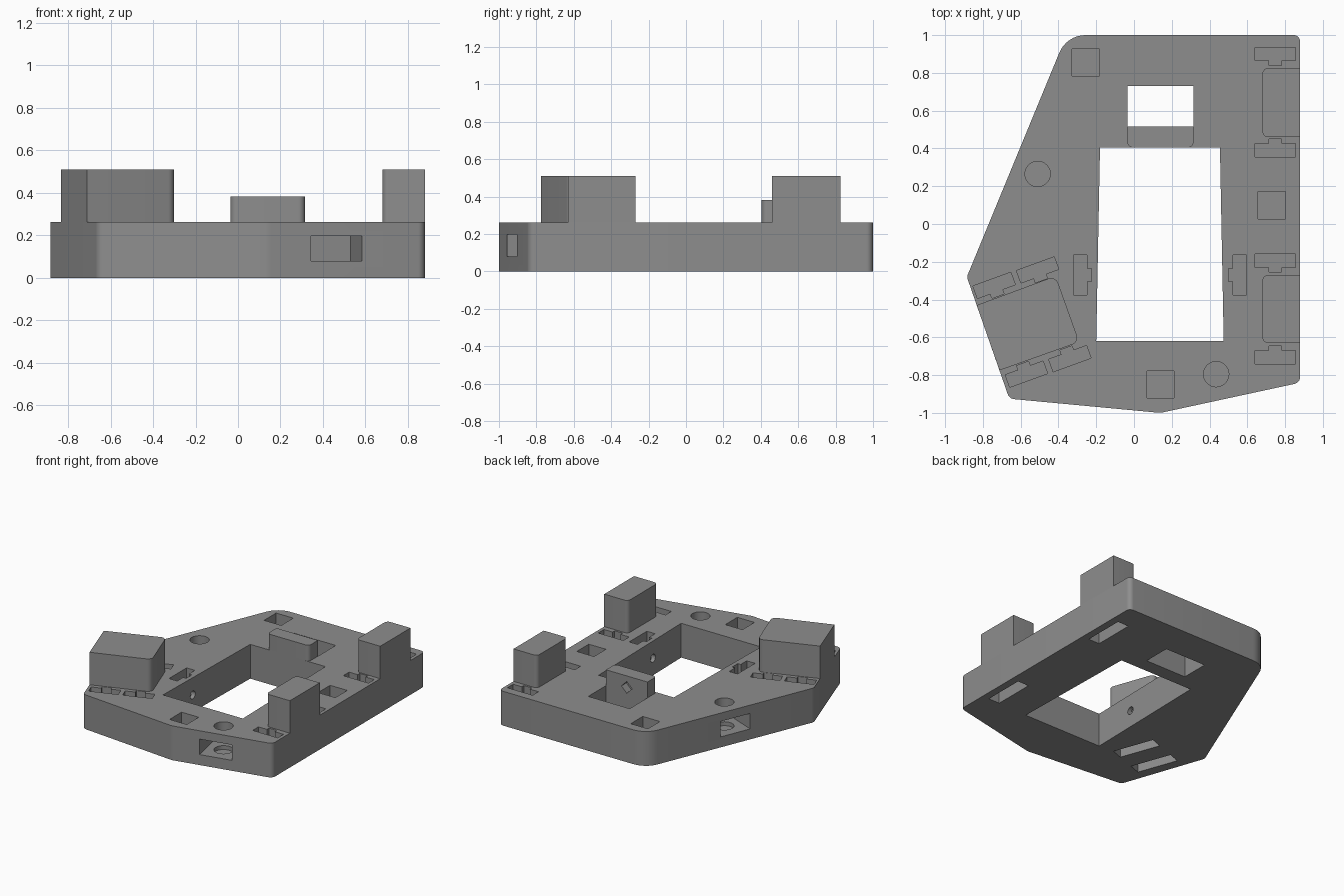
import bpy, bmesh, math
from mathutils import Vector, Matrix

if "Cube" in bpy.data.objects:
    bpy.data.objects.remove(bpy.data.objects["Cube"])

gray = bpy.data.materials.new("plain gray")
gray.diffuse_color = (0.27, 0.27, 0.27, 1)
gray.use_nodes = True
gray.node_tree.nodes["Principled BSDF"].inputs["Base Color"].default_value = gray.diffuse_color


def rounded(corners, steps=8):
    """Counter-clockwise outline from (x, y, radius) corners."""
    out, n = [], len(corners)
    for i, (x, y, r) in enumerate(corners):
        p = Vector((x, y))
        if r == 0:
            out.append(p)
            continue
        a = (Vector(corners[i - 1][:2]) - p).normalized()
        b = (Vector(corners[(i + 1) % n][:2]) - p).normalized()
        half = a.angle(b) / 2
        c = p + (a + b).normalized() * (r / math.sin(half))
        s = p + a * (r / math.tan(half)) - c
        turn = math.pi - 2 * half
        for k in range(steps + 1):
            out.append(c + Matrix.Rotation(turn * k / steps, 2) @ s)
    return out


def prism(name, pts, z0, z1, matrix=None):
    bm = bmesh.new()
    face = bm.faces.new([bm.verts.new((p[0], p[1], z0)) for p in pts])
    ext = bmesh.ops.extrude_face_region(bm, geom=[face])
    top = [v for v in ext["geom"] if isinstance(v, bmesh.types.BMVert)]
    bmesh.ops.translate(bm, verts=top, vec=(0, 0, z1 - z0))
    if matrix is not None:
        bm.transform(matrix)
    bmesh.ops.recalc_face_normals(bm, faces=bm.faces)
    mesh = bpy.data.meshes.new(name)
    bm.to_mesh(mesh)
    bm.free()
    mesh.materials.append(gray)
    ob = bpy.data.objects.new(name, mesh)
    bpy.context.collection.objects.link(ob)
    return ob


cutters = []


def cut(pts, z0, z1, matrix=None):
    ob = prism("cutter", pts, z0, z1, matrix)
    ob.hide_render = True
    cutters.append(ob)


def box(cx, cy, w, d, z0, z1, angle=0):
    rot = Matrix.Rotation(math.radians(angle), 2)
    cut([rot @ Vector((sx * w / 2, sy * d / 2)) + Vector((cx, cy))
         for sx, sy in ((-1, -1), (1, -1), (1, 1), (-1, 1))], z0, z1)


def ring(r, n):
    return [(r * math.cos(math.tau * i / n), r * math.sin(math.tau * i / n)) for i in range(n)]


def bore(start, direction, length, r, n):
    """Horizontal round (n=24) or diamond (n=4) hole."""
    d = Vector(direction).normalized()
    side = d.cross(Vector((0, 0, 1)))
    m = Matrix((side, (0, 0, 1), d)).transposed().to_4x4()
    m.translation = start
    cut(ring(r, n), 0, length, m)


# Solid parts
plate = prism("base_plate", rounded([
    (-0.885, -0.28, 0.04), (-0.66, -0.925, 0.04), (0.14, -1.0, 0.1),
    (0.88, -0.84, 0.04), (0.88, 1.0, 0.035), (-0.357, 1.0, 0.15)]), 0, 0.262)
parts = [plate]
for name, y0, y1 in (("rear_right_block", 0.46, 0.825), ("front_right_block", -0.63, -0.27)):
    parts.append(prism(name, rounded([(0.68, y0, 0.03), (0.88, y0, 0),
                                      (0.88, y1, 0), (0.68, y1, 0.03)]), 0.262, 0.51))
parts.append(prism("left_block", rounded([
    (-0.833, -0.43, 0), (-0.712, -0.775, 0), (-0.29, -0.625, 0.04), (-0.415, -0.275, 0.04)]),
    0.262, 0.51))
parts.append(prism("rear_tab", rounded([
    (-0.035, 0.405, 0.03), (0.315, 0.405, 0.03), (0.315, 0.515, 0), (-0.035, 0.515, 0)]),
    0.262, 0.383))

# Large central window and small rear window
cut([(-0.2, -0.62), (0.475, -0.62), (0.455, 0.405), (-0.18, 0.405)], -0.1, 0.262 + 0.2)
rear_tab_cutter_safe = cutters.pop()
box(0.14, 0.6225, 0.35, 0.215, -0.1, 0.8)
rear_window = cutters.pop()

# Square pockets
for x, y in ((-0.255, 0.855), (0.73, 0.10), (0.14, -0.85)):
    box(x, y, 0.145, 0.145, 0.12, 0.3)


# Nut pocket with a notch and a screw bore toward `angle`
def nut_pocket(x, y, angle, reach):
    d = Vector((math.cos(math.radians(angle)), math.sin(math.radians(angle))))
    box(x, y, 0.07, 0.213, 0.05, 0.3, angle)
    box(x + d.x * 0.045, y + d.y * 0.045, 0.03, 0.068, 0.05, 0.3, angle)
    bore((x, y, 0.13), (d.x, d.y, 0), reach, 0.03, 24)


nut_pocket(-0.285, -0.27, 0, 0.15)
nut_pocket(0.56, -0.27, 180, 0.15)
for cy in (0.645, -0.45):
    nut_pocket(0.748, cy + 0.255, -90, 0.2)
    nut_pocket(0.748, cy - 0.255, 90, 0.2)
    box(0.775, cy, 0.095, 0.32, -0.1, 0.42)
    bore((0.76, cy, 0.18), (-1, 0, 0), 0.09, 0.045, 4)
for cx, cy in ((-0.655, -0.56), (-0.425, -0.478)):
    ux, uy = 0.342 * 0.25, -0.94 * 0.25
    nut_pocket(cx - ux, cy - uy, -70, 0.2)
    nut_pocket(cx + ux, cy + uy, 110, 0.2)
    box(cx, cy, 0.095, 0.32, -0.1, 0.42, 20)

# Round wells with side openings
for x, y, nx, ny in ((-0.51, 0.265, -0.924, 0.381), (0.435, -0.795, 0.211, -0.977)):
    cut([(x + a, y + b) for a, b in ring(0.067, 40)], 0.05, 0.3)
    box(x + nx * 0.06, y + ny * 0.06, 0.36, 0.245, 0.08, 0.198,
        math.degrees(math.atan2(ny, nx)))

# Diamond recess on the back of the tab
bore((0.14, 0.53, 0.295), (0, -1, 0), 0.075, 0.045, 4)


def carve(ob, tools):
    for t in tools:
        m = ob.modifiers.new("cut", "BOOLEAN")
        m.object = t
        m.operation = "DIFFERENCE"
        m.solver = "EXACT"
    bpy.context.view_layer.update()
    dg = bpy.context.evaluated_depsgraph_get()
    mesh = bpy.data.meshes.new_from_object(ob.evaluated_get(dg))
    ob.modifiers.clear()
    ob.data = mesh
    mesh.materials.clear()
    mesh.materials.append(gray)


windows = [rear_tab_cutter_safe, rear_window]
for ob in parts:
    tall = [c for c in cutters if max(v.co.z for v in c.data.vertices) > 0.31]
    carve(ob, windows + cutters if ob is plate else tall)

for c in windows + cutters:
    bpy.data.objects.remove(c)

# Smooth the round corners only
for ob in parts:
    bpy.ops.object.select_all(action="DESELECT")
    ob.select_set(True)
    bpy.context.view_layer.objects.active = ob
    bpy.ops.object.shade_smooth_by_angle(angle=math.radians(25))
